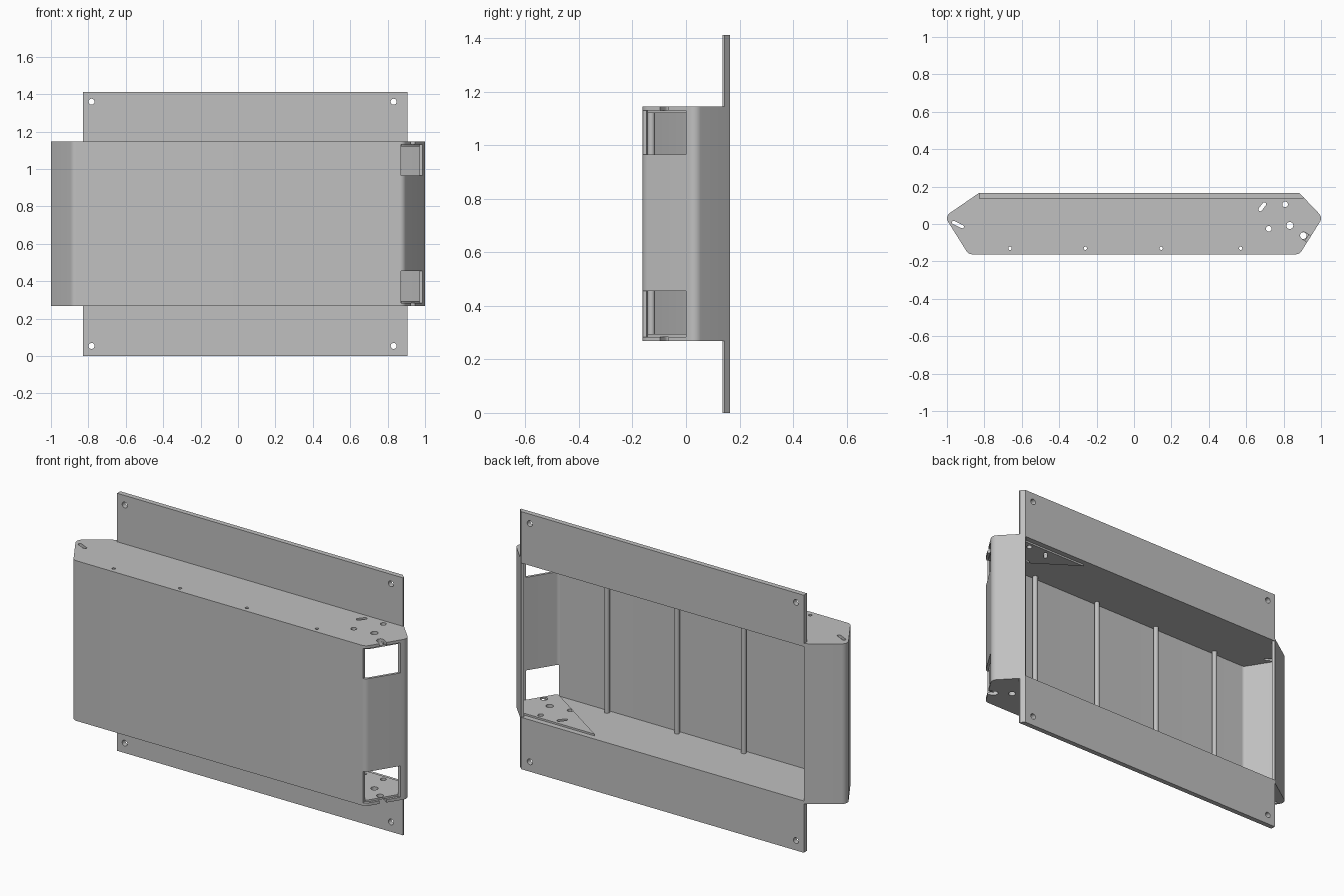
import bpy, bmesh, math
from mathutils import Vector

cube = bpy.data.objects.get("Cube")
if cube:
    bpy.data.objects.remove(cube, do_unlink=True)

steel = bpy.data.materials.new("grey_steel")
steel.use_nodes = True
GREY = (0.53, 0.53, 0.53, 1)
steel.diffuse_color = GREY
steel.node_tree.nodes["Principled BSDF"].inputs["Base Color"].default_value = GREY

LOW, HIGH = 0.268, 1.146      # outer faces of the housing
SHEET = 0.016                 # sheet thickness
TOTAL = 1.412
BACK = 0.165


def prism(bm, pts, z0, z1):
    """Extrude a plan outline from z0 to z1."""
    face = bm.faces.new([bm.verts.new((x, y, z0)) for x, y in pts])
    out = bmesh.ops.extrude_face_region(bm, geom=[face])
    top = [v for v in out["geom"] if isinstance(v, bmesh.types.BMVert)]
    bmesh.ops.translate(bm, verts=top, vec=(0, 0, z1 - z0))


def finish(name, bm):
    bmesh.ops.recalc_face_normals(bm, faces=bm.faces)
    mesh = bpy.data.meshes.new(name)
    bm.to_mesh(mesh)
    bm.free()
    mesh.materials.append(steel)
    obj = bpy.data.objects.new(name, mesh)
    bpy.context.collection.objects.link(obj)
    return obj


def solid(name, pts, z0, z1):
    bm = bmesh.new()
    prism(bm, pts, z0, z1)
    return finish(name, bm)


def capsule(a, b, r, n=8):
    """Outline of a slot from a to b; a circle when both are equal."""
    a, b = Vector(a), Vector(b)
    d = b - a
    t = math.atan2(d.y, d.x) if d.length else 0
    pts = []
    for c, start in ((b, t - math.pi / 2), (a, t + math.pi / 2)):
        count = n if not d.length else n + 1
        for i in range(count):
            ang = start + math.pi * i / n
            pts.append((c.x + r * math.cos(ang), c.y + r * math.sin(ang)))
    return pts


def cut(obj, bm):
    """Cut the closed shapes in bm out of obj."""
    tool = finish("cutter", bm)
    tool.hide_render = True
    mod = obj.modifiers.new("cut", "BOOLEAN")
    mod.operation, mod.solver, mod.object = "DIFFERENCE", "EXACT", tool
    deps = bpy.context.evaluated_depsgraph_get()
    mesh = bpy.data.meshes.new_from_object(obj.evaluated_get(deps))
    obj.modifiers.clear()
    obj.data = mesh
    bpy.data.objects.remove(tool, do_unlink=True)


def fillet(p, q, s, r, n=8):
    """Arc of radius r rounding corner q between p and s."""
    p, q, s = Vector(p), Vector(q), Vector(s)
    u, v = (p - q).normalized(), (s - q).normalized()
    half = u.angle(v) / 2
    c = q + (u + v).normalized() * r / math.sin(half)
    a = q + u * r / math.tan(half) - c
    b = q + v * r / math.tan(half) - c
    sweep = math.atan2(a.x * b.y - a.y * b.x, a.dot(b))
    start = math.atan2(a.y, a.x)
    return [(c.x + r * math.cos(start + sweep * i / n),
             c.y + r * math.sin(start + sweep * i / n)) for i in range(n + 1)]


def inset(path, t):
    """Offset an open anticlockwise path to its inner side."""
    pts = [Vector(p) for p in path]
    out = []
    for i, p in enumerate(pts):
        d0 = (p - pts[i - 1]).normalized() if i else None
        d1 = (pts[i + 1] - p).normalized() if i + 1 < len(pts) else d0
        d0 = d0 or d1
        n0, n1 = Vector((-d0.y, d0.x)), Vector((-d1.y, d1.x))
        m = (n0 + n1).normalized()
        out.append(tuple(p + m * t / m.dot(n0)))
    return out


# Housing outline: back right corner round the front to the back left corner
corners = [(-0.83, BACK), (-1.012, 0.04), (-0.885, -0.162),
           (0.885, -0.162), (1.009, 0.035), (0.885, BACK)]
outline = [corners[0]]
for i in range(1, 5):
    outline += fillet(corners[i - 1], corners[i], corners[i + 1], 0.035)
outline.append(corners[-1])

# Wrapped wall with two windows in the slanted end
wall = solid("wrapped_wall", outline + inset(outline, 0.014)[::-1],
             LOW + SHEET, HIGH - SHEET)
bm = bmesh.new()
for z0, z1 in ((LOW, 0.455), (0.965, HIGH)):
    prism(bm, [(0.872, -0.2), (1.1, -0.2), (1.1, 0), (0.872, 0)], z0, z1)
cut(wall, bm)

# Holes shared by the end plates and their doublers
tube_x = (-0.663, -0.26, 0.145, 0.57)
TUBE_Y = -0.13
doubler_holes = [capsule(c, c, r) for c, r in
                 (((0.808, 0.105), 0.015), ((0.72, -0.025), 0.015),
                  ((0.833, -0.008), 0.019))]
doubler_holes.append(capsule((0.675, 0.078), (0.697, 0.106), 0.01))
plate_holes = doubler_holes + [capsule((x, TUBE_Y), (x, TUBE_Y), 0.009) for x in tube_x]
plate_holes.append(capsule((-0.965, 0.008), (-0.918, -0.014), 0.009))
plate_holes.append(capsule((0.907, -0.062), (0.98, -0.11), 0.019))
notch = capsule((0.905, -0.062), (0.905, -0.062), 0.018)
doubler = [(0.46, 0.135), (0.875, -0.144), (0.888, -0.134),
           (0.98, 0.015), (0.98, 0.04), (0.888, 0.135)]


def punched(name, pts, z0, z1, holes):
    obj = solid(name, pts, z0, z1)
    bm = bmesh.new()
    for h in holes:
        prism(bm, h, z0 - 0.01, z1 + 0.01)
    cut(obj, bm)


punched("top_plate", outline, HIGH - SHEET, HIGH, plate_holes)
punched("bottom_plate", outline, LOW, LOW + SHEET, plate_holes)
punched("top_doubler", doubler, HIGH - SHEET - 0.01, HIGH - SHEET, doubler_holes + [notch])
punched("bottom_doubler", doubler, LOW + SHEET, LOW + SHEET + 0.01, doubler_holes + [notch])

# Mounting flanges with a screw hole near each end
flange = [(-0.83, 0.137), (0.905, 0.137), (0.905, 0.144), (0.885, BACK), (-0.83, BACK)]
for name, z0, z1, hz in (("top_flange", HIGH, TOTAL, TOTAL - 0.052),
                         ("bottom_flange", 0, LOW, 0.054)):
    obj = solid(name, flange, z0, z1)
    bm = bmesh.new()
    for x in (-0.783, 0.832):
        # screw hole drawn in plan, then turned to run along y
        hole = bmesh.new()
        prism(hole, capsule((x, hz), (x, hz), 0.016), -0.3, 0)
        for v in hole.verts:
            v.co = (v.co.x, -v.co.z, v.co.y)
        temp = bpy.data.meshes.new("hole")
        hole.to_mesh(temp)
        hole.free()
        bm.from_mesh(temp)
        bpy.data.meshes.remove(temp)
    cut(obj, bm)

# Hollow spacer tubes standing behind the front wall
for i, x in enumerate(tube_x):
    bm = bmesh.new()
    rings = []
    for r, z in ((0.014, LOW + SHEET), (0.014, HIGH - SHEET),
                 (0.009, HIGH - SHEET), (0.009, LOW + SHEET)):
        rings.append([bm.verts.new((px, py, z)) for px, py in
                      capsule((x, TUBE_Y), (x, TUBE_Y), r)])
    for a, b in zip(rings, rings[1:] + rings[:1]):
        for k in range(len(a)):
            bm.faces.new((a[k - 1], a[k], b[k], b[k - 1]))
    finish(f"spacer_tube_{i + 1}", bm)

# Smooth bends, crisp sheet edges
bpy.ops.object.select_all(action="DESELECT")
for obj in bpy.context.collection.objects:
    if obj.type == "MESH" and steel.name in obj.data.materials:
        obj.select_set(True)
        bpy.context.view_layer.objects.active = obj
bpy.ops.object.shade_smooth_by_angle(angle=math.radians(30))
